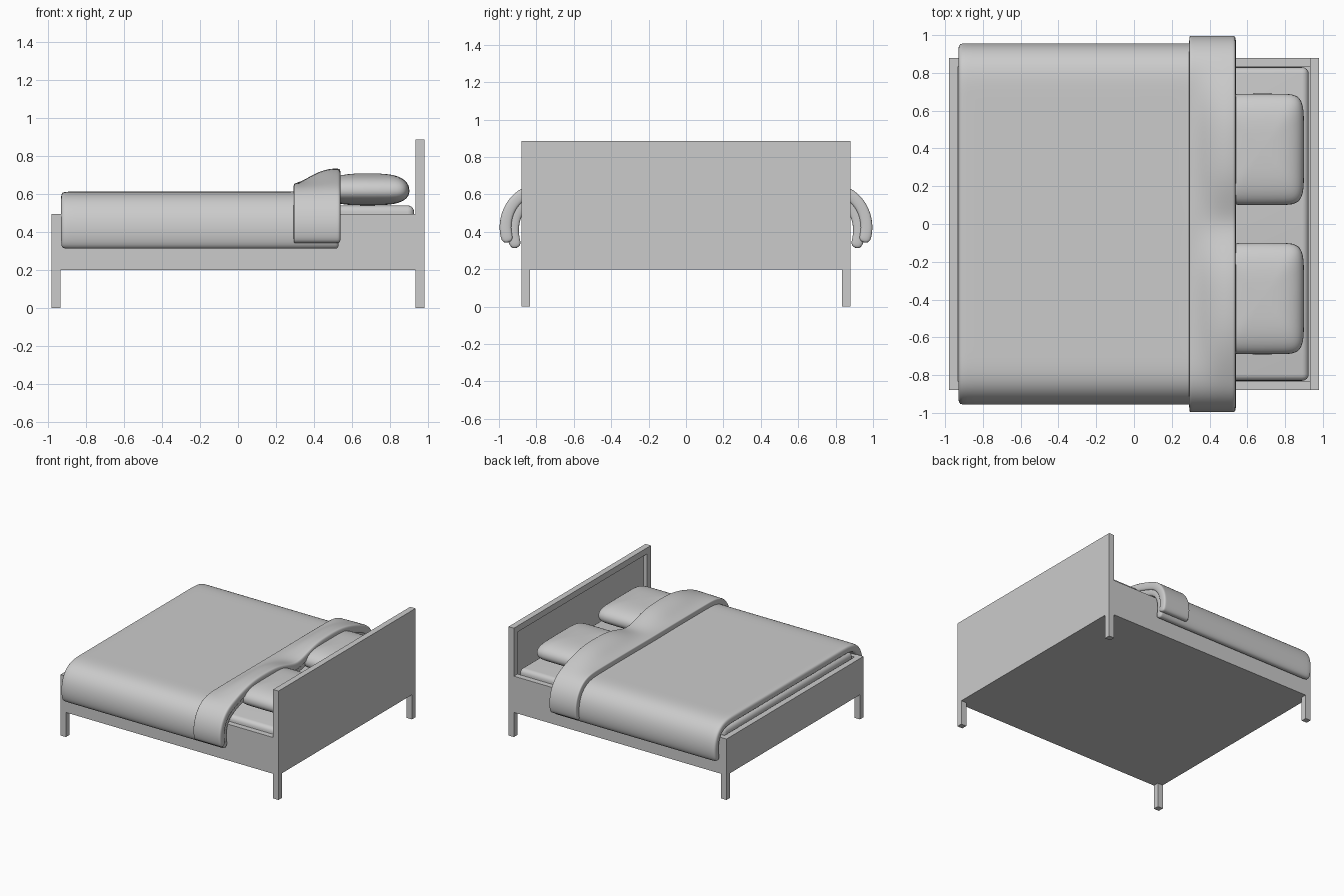
import bpy, bmesh, math

if "Cube" in bpy.data.objects:
    bpy.data.objects.remove(bpy.data.objects["Cube"])


def finish(name, bm, smooth=False):
    bmesh.ops.recalc_face_normals(bm, faces=bm.faces)
    me = bpy.data.meshes.new(name)
    bm.to_mesh(me)
    bm.free()
    ob = bpy.data.objects.new(name, me)
    bpy.context.collection.objects.link(ob)
    if smooth:
        for p in me.polygons:
            p.use_smooth = True
    return ob


def box_bm(x0, x1, y0, y1, z0, z1):
    bm = bmesh.new()
    bmesh.ops.create_cube(bm, size=1)
    for v in bm.verts:
        v.co = (x0 if v.co.x < 0 else x1, y0 if v.co.y < 0 else y1, z0 if v.co.z < 0 else z1)
    return bm


def box(name, *dims):
    return finish(name, box_bm(*dims))


# Frame: legs, side rails, footboard and base panel
for sx, xn in ((-1, "foot"), (1, "head")):
    for sy, yn in ((-1, "front"), (1, "back")):
        xs, ys = sorted((sx * 0.932, sx * 0.98)), sorted((sy * 0.834, sy * 0.88))
        box(f"{xn}_{yn}_leg", *xs, *ys, 0, 0.2)
for sy, yn in ((-1, "front"), (1, "back")):
    box(f"{yn}_side_rail", -0.932, 0.932, *sorted((sy * 0.834, sy * 0.88)), 0.2, 0.495)
box("footboard", -0.98, -0.932, -0.88, 0.88, 0.2, 0.495)
box("base_panel", -0.932, 0.932, -0.834, 0.834, 0.2, 0.23)

# Headboard with a recessed panel on the inner face
bm = box_bm(0.932, 0.98, -0.88, 0.88, 0.2, 0.885)
bm.normal_update()
inner = [f for f in bm.faces if f.normal.x < -0.9]
bmesh.ops.inset_region(bm, faces=inner, thickness=0.07)
bmesh.ops.inset_region(bm, faces=inner, thickness=0.02, depth=-0.02)
finish("headboard", bm)

# Mattress
mattress = finish("mattress", box_bm(-0.925, 0.925, -0.83, 0.83, 0.24, 0.54), True)
bev = mattress.modifiers.new("round", "BEVEL")
bev.width, bev.segments = 0.035, 4


# Pillows: squared-off ellipsoids with a flattened underside
def spow(v, p):
    return math.copysign(abs(v) ** p, v)


def pillow(name, cy):
    bm = bmesh.new()
    bmesh.ops.create_uvsphere(bm, u_segments=40, v_segments=20, radius=1)
    for v in bm.verts:
        t = math.asin(max(-1, min(1, v.co.z)))
        a = math.atan2(v.co.y, v.co.x)
        r = abs(math.cos(t)) ** 0.6
        z = spow(math.sin(t), 0.9)
        v.co = (0.68 + 0.22 * r * spow(math.cos(a), 0.3),
                cy + 0.295 * r * spow(math.sin(a), 0.3),
                0.615 + z * (0.092 if z > 0 else 0.075))
    finish(name, bm, True)


pillow("front_pillow", -0.395)
pillow("back_pillow", 0.395)


# Bedding sheets: draped profile swept along x, raised over the pillows
def lift(x, y):
    t = max(0, min(1, (x - 0.3) / 0.18))
    return 0.08 * t * t * (3 - 2 * t) * math.exp(-((abs(y) - 0.42) / 0.32) ** 4)


def sheet(name, half, xs, thickness):
    profile = [(-y, z) for y, z in reversed(half)] + [(0, half[0][1])] + half
    bm = bmesh.new()
    rows = [[bm.verts.new((x, y, z + lift(x, y))) for y, z in profile] for x in xs]
    for a, b in zip(rows, rows[1:]):
        for i in range(len(profile) - 1):
            bm.faces.new((a[i], b[i], b[i + 1], a[i + 1]))
    ob = finish(name, bm, True)
    sol = ob.modifiers.new("thickness", "SOLIDIFY")
    sol.thickness, sol.offset = thickness, 0
    sub = ob.modifiers.new("soft", "SUBSURF")
    sub.levels = sub.render_levels = 2


flat = (0.12, 0.25, 0.4, 0.55, 0.68)
sheet("duvet", [(y, 0.58) for y in flat] +
      [(0.78, 0.58), (0.855, 0.562), (0.905, 0.51), (0.926, 0.44), (0.926, 0.37), (0.905, 0.312)],
      [-0.93, -0.90, -0.5, -0.1, 0.25, 0.3, 0.36, 0.42, 0.48, 0.51, 0.53], 0.064)
sheet("folded_duvet_edge", [(y, 0.622) for y in flat] +
      [(0.8, 0.622), (0.885, 0.598), (0.945, 0.53), (0.967, 0.45), (0.964, 0.39), (0.95, 0.342)],
      [0.292, 0.3, 0.36, 0.42, 0.48, 0.52, 0.54], 0.064)
